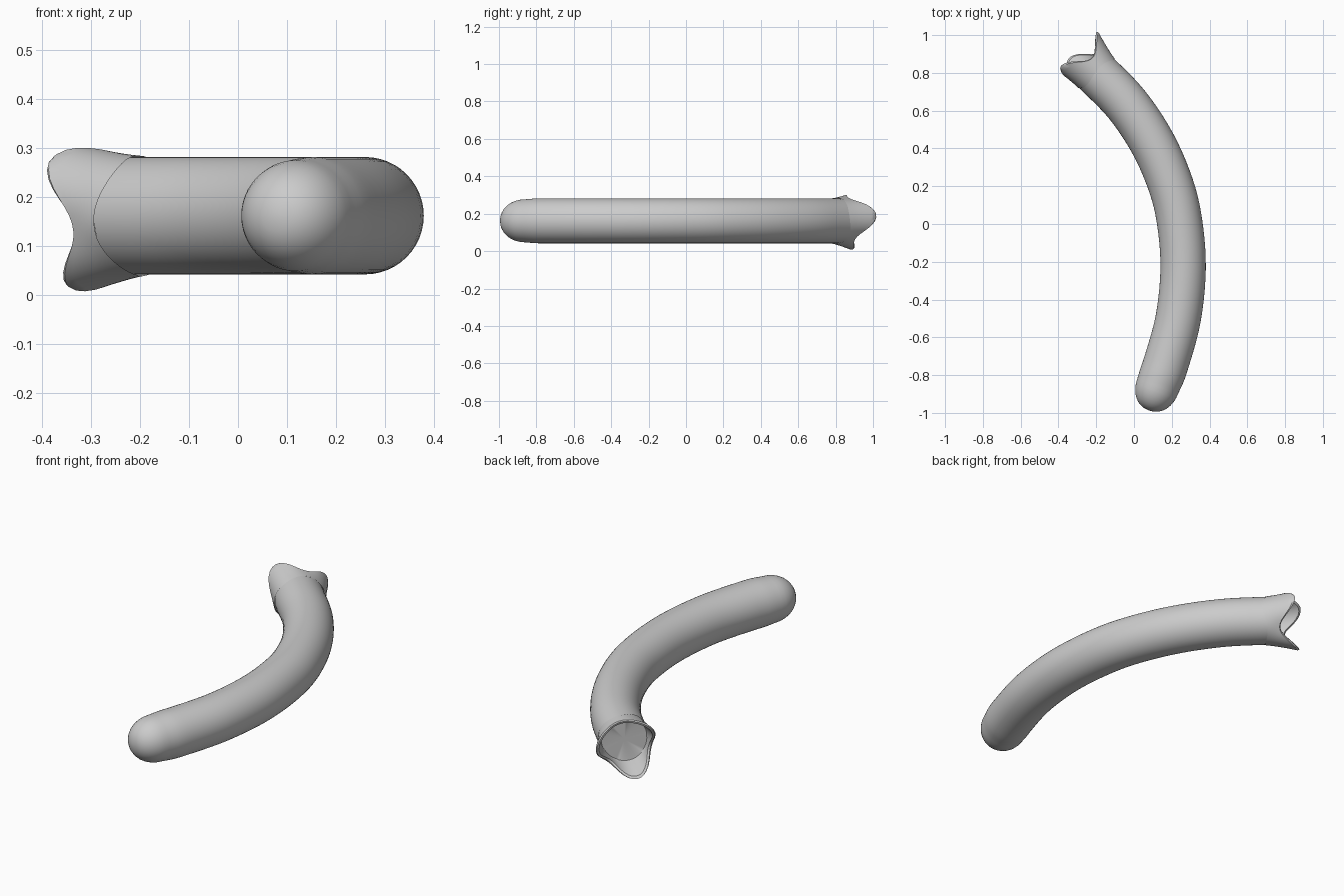
import bpy, bmesh, math
from mathutils import Vector

if "Cube" in bpy.data.objects:
    bpy.data.objects.remove(bpy.data.objects["Cube"])

Z0 = 0.162   # height of the centre line
SEG = 48
UP = Vector((0, 0, 1))


def catmull(pts, steps):
    p = [pts[0] * 2 - pts[1]] + pts + [pts[-1] * 2 - pts[-2]]
    out = []
    for i in range(1, len(p) - 2):
        a, b, c, d = p[i - 1:i + 3]
        for k in range(steps):
            t = k / steps
            out.append(0.5 * (2 * b + (c - a) * t + (2 * a - 5 * b + 4 * c - d) * t * t
                              + (3 * b - a - 3 * c + d) * t ** 3))
    return out + [pts[-1]]


def loft(name, rings, cap_start=False, cap_end=False):
    bm = bmesh.new()
    loops = [[bm.verts.new(v) for v in r] for r in rings]
    for a, b in zip(loops, loops[1:]):
        for i in range(SEG):
            j = (i + 1) % SEG
            bm.faces.new((a[i], a[j], b[j], b[i]))
    if cap_start:
        bm.faces.new(loops[0])
    if cap_end:
        bm.faces.new(loops[-1])
    bmesh.ops.recalc_face_normals(bm, faces=bm.faces)
    mesh = bpy.data.meshes.new(name)
    bm.to_mesh(mesh)
    bm.free()
    ob = bpy.data.objects.new(name, mesh)
    bpy.context.collection.objects.link(ob)
    bpy.context.view_layer.objects.active = ob
    ob.select_set(True)
    bpy.ops.object.shade_smooth_by_angle(angle=math.radians(40))
    ob.select_set(False)
    return ob


def ring(c, side, r):
    return [c + side * (r * math.cos(2 * math.pi * i / SEG)) + UP * (r * math.sin(2 * math.pi * i / SEG))
            for i in range(SEG)]


# Curved body with a flat stem end and a rounded tip
path = catmull([Vector((x, y, Z0)) for x, y in
                [(-0.21, 0.81), (-0.04, 0.635), (0.1, 0.425), (0.197, 0.2), (0.243, 0),
                 (0.26, -0.24), (0.234, -0.5), (0.172, -0.73), (0.125, -0.86)]], 5)
rings = []
for i, c in enumerate(path):
    t = (path[min(i + 1, len(path) - 1)] - path[max(i - 1, 0)]).normalized()
    rings.append(ring(c, t.cross(UP), 0.12 if i < len(path) - 3 else 0.119 - 0.002 * (i - len(path) + 3)))
for k in range(1, 9):
    a = math.pi / 2 * k / 8.3
    rings.append(ring(path[-1] + t * 0.135 * math.sin(a), t.cross(UP), 0.115 * math.cos(a) ** 0.9))
loft("body", rings, True, True)

# Three-pointed flared calyx around the stem end
base = Vector((-0.21, 0.81, Z0))
axis = Vector((-0.69, 0.724, 0)).normalized()
side = Vector((-axis.y, axis.x, 0)) * -1


def calyx_ring(f, inset):
    out = []
    for i in range(SEG):
        a = 2 * math.pi * i / SEG
        k = (0.5 + 0.5 * math.cos(3 * (a - math.radians(12)))) ** 1.1
        back = -0.005 - 0.022 * k
        along = back + (0.06 + 0.082 * k - back) * f
        r = 0.123 + (0.002 + 0.036 * k) * f ** 1.2 - inset
        out.append(base + axis * along + (side * math.cos(a) + UP * math.sin(a)) * r)
    return out


levels = [0, 0.2, 0.4, 0.6, 0.8, 0.95]
outer = [calyx_ring(f, 0) for f in levels] + [calyx_ring(1, 0.006)]
inner = [calyx_ring(f, 0.016) for f in reversed(levels)]
floor = [ring(base + axis * 0.006, side, r) for r in (0.107, 0.01)]
loft("calyx", outer + inner[:-1] + floor, False, True)
